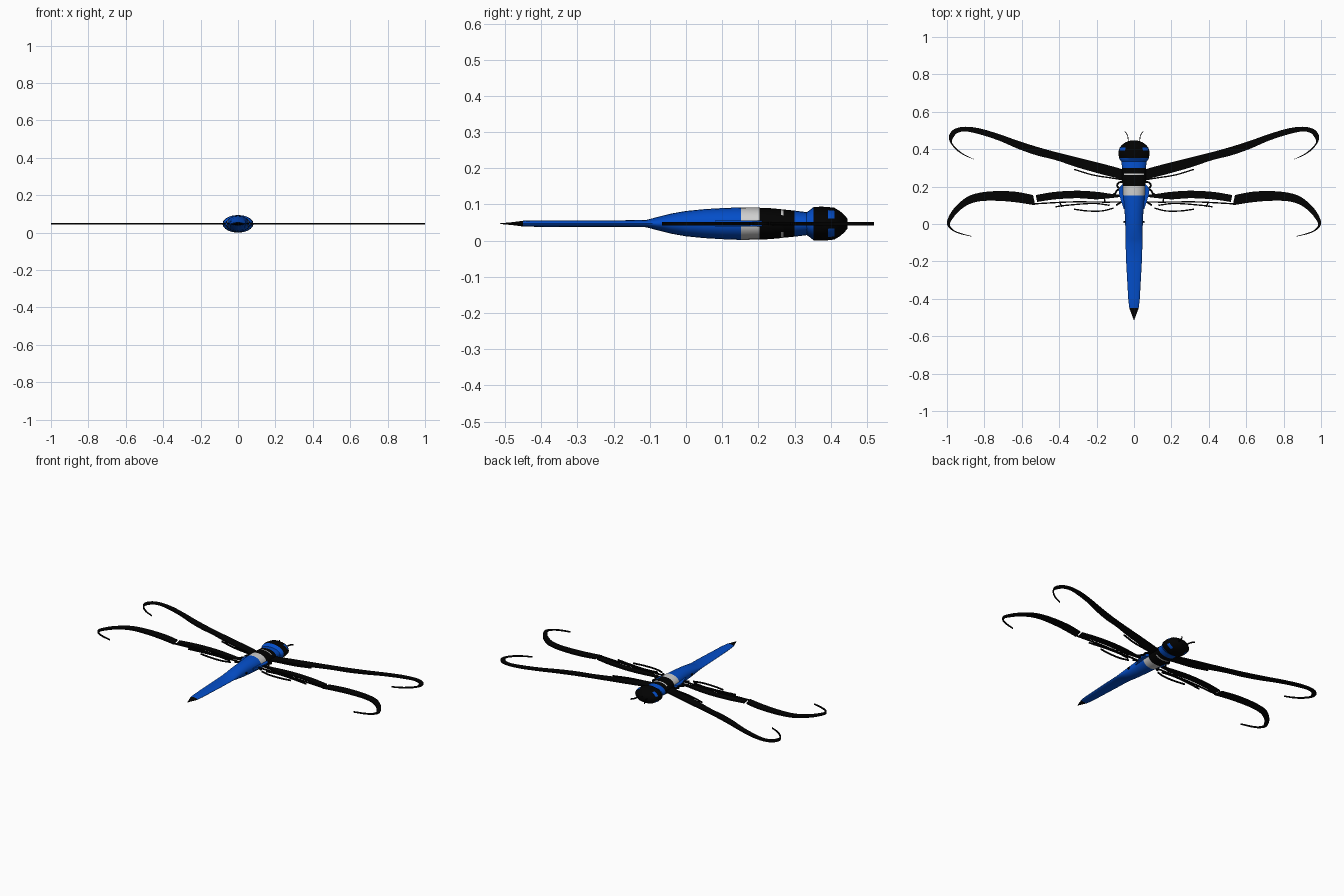
import bpy, bmesh, math
from mathutils import Vector

ZC = 0.047   # height of the body axis and the wing plane


def mat(name, rgb):
    m = bpy.data.materials.new(name)
    m.diffuse_color = (*rgb, 1)
    return m


BLUE = mat("blue", (0.001, 0.075, 0.58))
BLACK = mat("black", (0.0005, 0.0005, 0.0005))
PALE = mat("pale grey", (0.62, 0.62, 0.62))


def finish(name, bm, mats, smooth=None):
    bmesh.ops.recalc_face_normals(bm, faces=bm.faces)
    me = bpy.data.meshes.new(name)
    bm.to_mesh(me)
    bm.free()
    for m in mats:
        me.materials.append(m)
    ob = bpy.data.objects.new(name, me)
    bpy.context.collection.objects.link(ob)
    if smooth:
        bpy.ops.object.select_all(action='DESELECT')
        ob.select_set(True)
        bpy.context.view_layer.objects.active = ob
        bpy.ops.object.shade_smooth_by_angle(angle=math.radians(smooth))
    return ob


def loft(name, rings, rule, sides=20, smooth=40):
    """Elliptical rings (y, half width, half height) along y; rule(face centre) picks the colour."""
    bm = bmesh.new()
    loops = []
    for y, w, h in rings:
        loops.append([bm.verts.new((w * math.cos(a), y, ZC + h * math.sin(a)))
                      for a in (2 * math.pi * i / sides for i in range(sides))])
    for a, b in zip(loops, loops[1:]):
        for i in range(sides):
            j = (i + 1) % sides
            f = bm.faces.new((a[i], a[j], b[j], b[i]))
            f.material_index = rule(f.calc_center_median())
    for end in (loops[0], loops[-1]):
        f = bm.faces.new(end)
        f.material_index = rule(f.calc_center_median())
    return finish(name, bm, [BLUE, BLACK, PALE], smooth)


def spline(pts, steps=5):
    """Catmull-Rom smoothing of a list of tuples of any length."""
    p = [Vector(q) for q in pts]
    p = [2 * p[0] - p[1]] + p + [2 * p[-1] - p[-2]]
    out = []
    for a, b, c, d in zip(p, p[1:], p[2:], p[3:]):
        for s in range(steps):
            t = s / steps
            out.append(0.5 * (2 * b + (c - a) * t + (2 * a - 5 * b + 4 * c - d) * t * t
                              + (3 * b - a - 3 * c + d) * t ** 3))
    return out + [p[-2]]


def strip(bm, edges, thick):
    """Flat band from paired edge points (x1, y1, x2, y2), built on both sides of the body."""
    for side in (1, -1):
        rows = []
        for x1, y1, x2, y2 in edges:
            rows.append([bm.verts.new((side * x, y, ZC + z)) for x, y, z in (
                (x1, y1, thick / 2), (x2, y2, thick / 2),
                (x2, y2, -thick / 2), (x1, y1, -thick / 2))])
        for a, b in zip(rows, rows[1:]):
            for i in range(4):
                j = (i + 1) % 4
                bm.faces.new((a[i], a[j], b[j], b[i]))
        bm.faces.new(rows[0])
        bm.faces.new(rows[-1])


def band(name, pairs, thick=0.009, colour=BLACK):
    bm = bmesh.new()
    strip(bm, spline(pairs), thick)
    return finish(name, bm, [colour])


def veins(name, paths, width, thick=0.008):
    bm = bmesh.new()
    for path in paths:
        pts = spline(path, 4)
        edges = []
        for i, p in enumerate(pts):
            d = (pts[min(i + 1, len(pts) - 1)] - pts[max(i - 1, 0)]).normalized()
            n = Vector((-d.y, d.x)) * width / 2
            edges.append((*(p + n), *(p - n)))
        strip(bm, edges, thick)
    return finish(name, bm, [BLACK])


# Abdomen and thorax in one tapering body, coloured in bands along its length
def body_colour(c):
    if c.y < -0.45:
        return 1
    if c.y < 0.152:
        return 0
    if c.y < 0.203:
        return 2
    if c.y < 0.262:
        return 1
    if c.y < 0.270:
        return 2 if abs(c.x) < 0.055 else 1
    return 1 if c.y < 0.30 else 0


loft("body", [(-0.514, 0.001, 0.001), (-0.48, 0.014, 0.004), (-0.45, 0.025, 0.008),
              (-0.40, 0.031, 0.009), (-0.20, 0.042, 0.009), (-0.11, 0.045, 0.010),
              (-0.08, 0.046, 0.018), (-0.04, 0.046, 0.028), (0.0, 0.047, 0.035),
              (0.05, 0.049, 0.040), (0.10, 0.054, 0.043), (0.152, 0.059, 0.045),
              (0.203, 0.061, 0.044), (0.23, 0.064, 0.043), (0.262, 0.065, 0.040),
              (0.270, 0.065, 0.039), (0.30, 0.064, 0.036), (0.34, 0.068, 0.031),
              (0.35, 0.066, 0.03)], body_colour)

# Thin blue shoulder plates along the flanks
band("shoulder_plates", [(0.046, 0.08, 0.055, 0.08), (0.045, 0.12, 0.068, 0.12),
                         (0.045, 0.16, 0.079, 0.16), (0.045, 0.19, 0.079, 0.19),
                         (0.045, 0.21, 0.064, 0.21)], 0.016, BLUE)


# Head: blue behind, black in front, with small blue patches high and low on the flanks
def head_colour(c):
    if c.y < 0.347:
        return 0
    if 0.393 < c.y < 0.412 and 0.04 < abs(c.x) < 0.07:
        return 0
    return 1


loft("head", [(0.325, 0.060, 0.026), (0.340, 0.073, 0.036), (0.353, 0.080, 0.046),
              (0.375, 0.083, 0.047), (0.392, 0.082, 0.046), (0.410, 0.076, 0.044),
              (0.425, 0.062, 0.035), (0.438, 0.043, 0.024), (0.446, 0.020, 0.014)],
     head_colour, smooth=30)

# Antennae
veins("antennae", [[(0.030, 0.430), (0.032, 0.46), (0.038, 0.48), (0.050, 0.495)]], 0.004)

# Forewing leading bands, curling back to a fine point
band("forewing_bands", [
    (0.02, 0.275, 0.02, 0.225), (0.08, 0.298, 0.08, 0.242), (0.18, 0.325, 0.18, 0.268),
    (0.30, 0.355, 0.30, 0.302), (0.42, 0.385, 0.42, 0.342), (0.52, 0.413, 0.52, 0.367),
    (0.62, 0.445, 0.62, 0.402), (0.72, 0.480, 0.72, 0.445), (0.82, 0.510, 0.82, 0.478),
    (0.90, 0.520, 0.90, 0.495), (0.955, 0.510, 0.945, 0.486), (0.985, 0.482, 0.966, 0.462),
    (0.987, 0.445, 0.973, 0.436), (0.955, 0.400, 0.948, 0.404), (0.91, 0.368, 0.907, 0.372),
    (0.855, 0.345, 0.855, 0.347)])

# Hindwing bands: an inner piece and an outer curled piece
band("hindwing_inner_bands", [
    (0.05, 0.158, 0.05, 0.148), (0.11, 0.160, 0.11, 0.140), (0.20, 0.172, 0.20, 0.132),
    (0.30, 0.178, 0.30, 0.138), (0.42, 0.172, 0.42, 0.132), (0.525, 0.155, 0.518, 0.118)])
band("hindwing_outer_bands", [
    (0.540, 0.155, 0.528, 0.100), (0.63, 0.172, 0.63, 0.116), (0.73, 0.176, 0.73, 0.124),
    (0.82, 0.168, 0.82, 0.122), (0.89, 0.146, 0.885, 0.104), (0.955, 0.092, 0.940, 0.065),
    (0.990, 0.040, 0.972, 0.025), (1.0, 0.000, 0.985, -0.003), (0.975, -0.033, 0.966, -0.030),
    (0.93, -0.053, 0.928, -0.048), (0.87, -0.067, 0.87, -0.064)])

# Fine broken veins behind the wing bands
veins("wing_veins", [
    [(0.05, 0.118), (0.16, 0.117), (0.34, 0.118), (0.53, 0.108)],
    [(0.13, 0.100), (0.22, 0.110), (0.36, 0.100), (0.42, 0.092)],
    [(0.11, 0.085), (0.17, 0.070), (0.25, 0.070), (0.32, 0.079)],
    [(0.16, 0.148), (0.155, 0.117)],
    [(0.40, 0.120), (0.385, 0.092)],
    [(0.05, 0.235), (0.12, 0.246), (0.22, 0.262), (0.32, 0.292)]], 0.007)

# Folded legs beside the thorax
veins("legs", [
    [(0.05, 0.225), (0.080, 0.222), (0.090, 0.205), (0.080, 0.190)],
    [(0.06, 0.180), (0.088, 0.182), (0.100, 0.165), (0.115, 0.155)],
    [(0.05, 0.130), (0.080, 0.110), (0.095, 0.100)],
    [(0.04, 0.015), (0.056, 0.010)]], 0.010)
